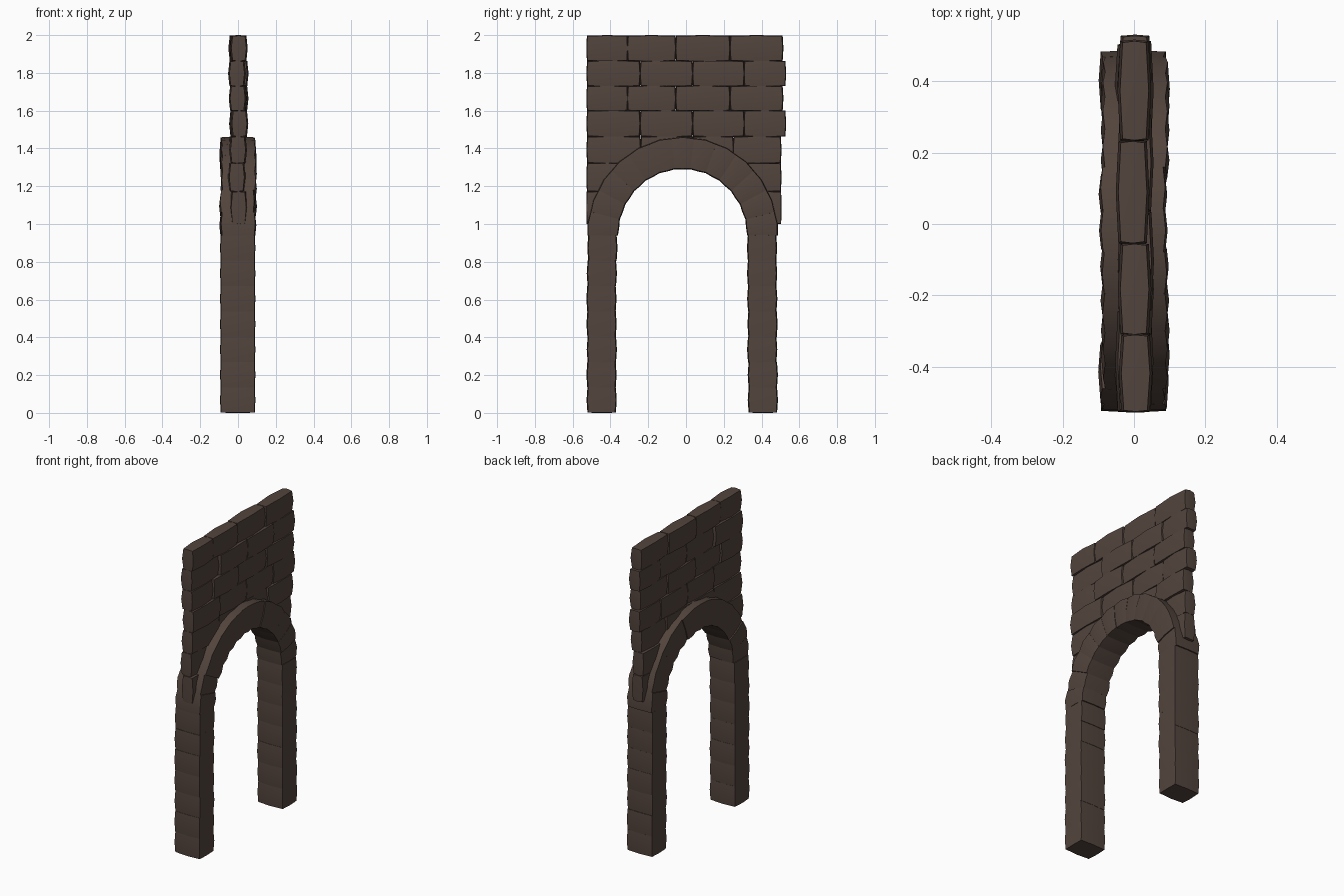
import bpy, bmesh, math, random
from mathutils import Vector

if "Cube" in bpy.data.objects:
    bpy.data.objects.remove(bpy.data.objects["Cube"])

random.seed(4)

stone_mat = bpy.data.materials.new("dark brown stone")
stone_mat.diffuse_color = (0.085, 0.058, 0.046, 1)
stone_mat.use_nodes = True
stone_mat.node_tree.nodes["Principled BSDF"].inputs["Base Color"].default_value = stone_mat.diffuse_color


def add_stone(bm, place, pinch):
    """Bulging block: a unit cube whose edges and corners are drawn in, then placed."""
    part = bmesh.new()
    bmesh.ops.create_cube(part, size=2)
    bmesh.ops.subdivide_edges(part, edges=part.edges[:], cuts=1, use_grid_fill=True)
    verts = {}
    for v in part.verts:
        out = [abs(round(c)) for c in v.co]
        p = [c * (1 - k * (sum(out) - o) / 2) for c, o, k in zip(v.co, out, pinch)]
        verts[v] = bm.verts.new(place(*p))
    for f in part.faces:
        bm.faces.new([verts[v] for v in f.verts])
    part.free()


def box(lo, hi):
    """Placement inside an axis-aligned box."""
    lo, hi = Vector(lo), Vector(hi)
    mid, half = (lo + hi) / 2, (hi - lo) / 2
    return lambda u, v, w: mid + Vector((u * half.x, v * half.y, w * half.z))


def finish(bm, name):
    bmesh.ops.recalc_face_normals(bm, faces=bm.faces[:])
    me = bpy.data.meshes.new(name)
    bm.to_mesh(me)
    bm.free()
    me.materials.append(stone_mat)
    ob = bpy.data.objects.new(name, me)
    bpy.context.collection.objects.link(ob)
    bpy.ops.object.select_all(action='DESELECT')
    ob.select_set(True)
    bpy.context.view_layer.objects.active = ob
    bpy.ops.object.shade_smooth_by_angle(angle=math.radians(48))


# Two pillars of seven stacked stones
SPRING = 0.94
for name, y0, y1 in (("left_pillar", -0.525, -0.365), ("right_pillar", 0.325, 0.485)):
    bm = bmesh.new()
    h = SPRING / 7
    for i in range(7):
        j = random.uniform(-0.003, 0.003)
        add_stone(bm, box((-0.095, y0 + j, max(0, i * h - 0.002)),
                          (0.092, y1 + j, (i + 1) * h + 0.002)), (0.06, 0.12, 0.03))
    finish(bm, name)

# Arch ring of thirteen wedge stones
bm = bmesh.new()
N, CY, RI, RO = 13, -0.018, 0.338, 0.508
for i in range(N):
    a_mid = math.pi * (i + 0.5) / N
    a_half = math.pi / N / 2 * 1.03
    dx = random.uniform(-0.005, 0.005)

    def wedge(u, v, w):
        a = a_mid + w * a_half
        r = (RI + RO) / 2 + v * (RO - RI) / 2
        return Vector((u * 0.096 + dx, CY + r * math.cos(a), SPRING + 1.03 * r * math.sin(a)))

    add_stone(bm, wedge, (0.12, 0.1, 0.03))
finish(bm, "arch_ring")

# Wall courses above the arch: (bottom, top, joints along y)
odd = (-0.525, -0.31, -0.055, 0.233, 0.513)
even = (-0.525, -0.243, 0.035, 0.308, 0.527)
courses = [(1.863, 2.0, odd), (1.73, 1.863, even), (1.6, 1.73, odd), (1.463, 1.6, even),
           (1.322, 1.463, (-0.525, -0.24, 0.04, 0.25, 0.503)),
           (1.172, 1.322, (-0.525, -0.31)), (1.172, 1.322, (0.275, 0.503)),
           (1.0, 1.172, (-0.525, -0.395)), (1.0, 1.172, (0.365, 0.503))]
bm = bmesh.new()
for z0, z1, joints in courses:
    for y0, y1 in zip(joints, joints[1:]):
        dx = random.uniform(-0.007, 0.01)
        add_stone(bm, box((-0.047 + dx, y0 - 0.003, z0 - 0.003),
                          (0.047 + dx, y1 + 0.003, min(2.0, z1 + 0.003))), (0.3, 0.06, 0.08))
finish(bm, "upper_wall")
